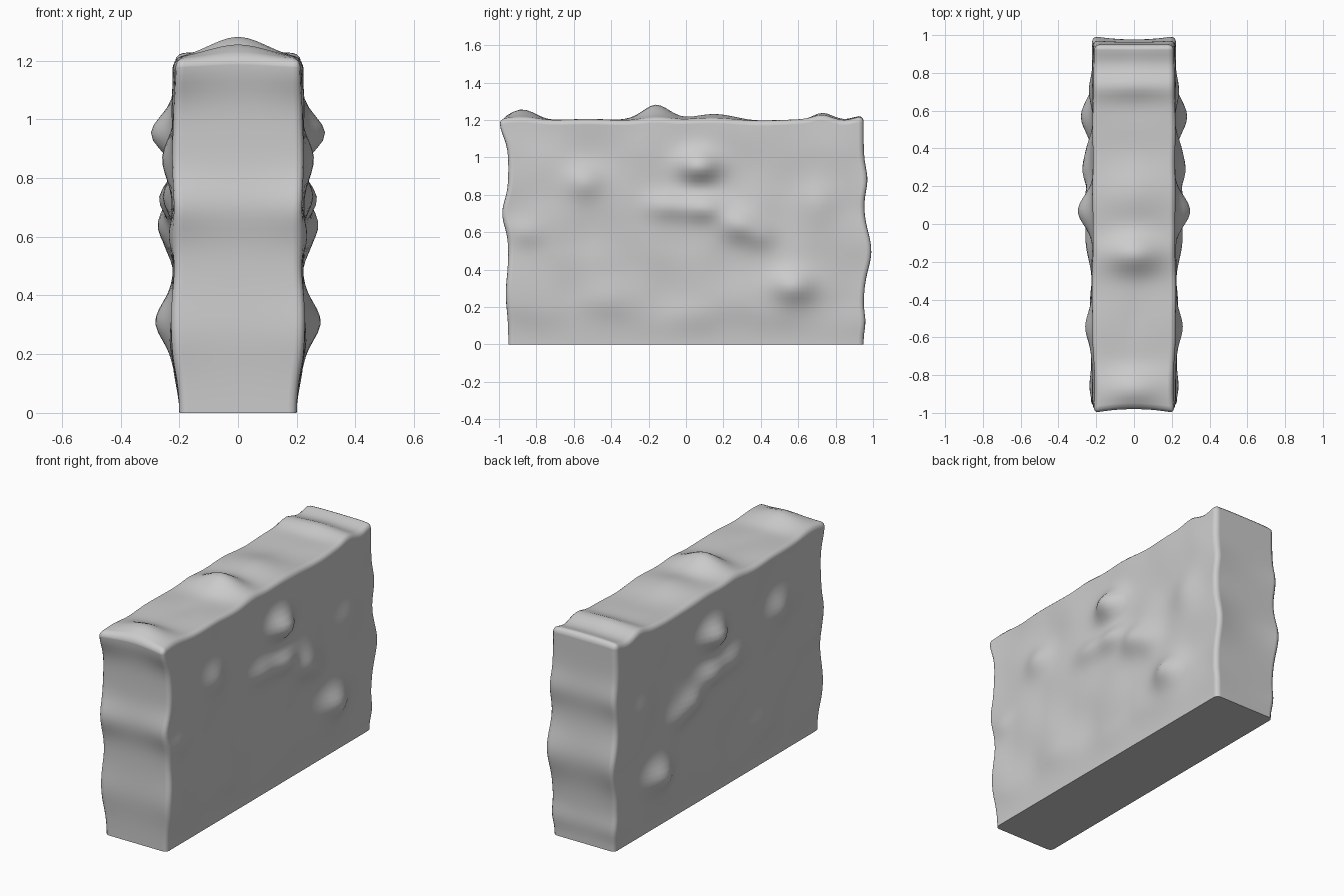
import bpy, bmesh
from math import exp, radians
from mathutils import Vector, noise

cube = bpy.data.objects.get("Cube")
if cube:
    bpy.data.objects.remove(cube, do_unlink=True)

HX, HY, H = 0.2, 0.95, 1.2      # half width, half length, height of the plain block

# Weathered lumps on both long sides: y, z, height, spread in y, spread in z
SIDE = [(0.57, 0.31, 0.065, 0.12, 0.09), (0.07, 0.95, 0.085, 0.11, 0.08),
        (-0.1, 0.74, 0.035, 0.12, 0.07), (0.1, 0.73, 0.05, 0.11, 0.07),
        (0.28, 0.64, 0.045, 0.10, 0.08), (0.4, 0.58, 0.03, 0.09, 0.08),
        (-0.54, 0.87, 0.04, 0.10, 0.09), (-0.86, 0.6, 0.02, 0.08, 0.07),
        (-0.45, 0.25, 0.02, 0.13, 0.1), (0.7, 0.75, 0.015, 0.1, 0.1)]
# Lumps along the top: y, height, spread in y, spread in x
TOP = [(-0.86, 0.06, 0.08, 0.15), (-0.16, 0.083, 0.1, 0.14), (0.15, 0.03, 0.15, 0.2),
       (0.73, 0.038, 0.07, 0.3), (0.93, 0.02, 0.05, 0.4)]
# Ripples up each end: z, height, spread in z
FRONT = [(1.18, 0.05, 0.1), (0.7, 0.036, 0.1), (0.27, 0.015, 0.12)]
BACK = [(0.88, 0.022, 0.09), (0.5, 0.045, 0.14), (0.12, 0.01, 0.06)]


def bell(d, spread):
    return exp(-(d / spread) ** 2)


def ease(t):
    t = max(0.0, min(1.0, t))
    return t * t * (3 - 2 * t)


def ripple(a, b, seed):
    return noise.noise(Vector((a * 4, b * 4, seed)))


def weather(co):
    """Push a point of the plain block out to the worn surface."""
    x, y, z = co
    u = x / HX
    rise = ease(z / 0.2)
    # long sides
    out = 0.018 * rise + 0.016 * rise * ripple(y, z, 3.3)
    out += sum(h * bell(y - cy, sy) * bell(z - cz, sz) for cy, cz, h, sy, sz in SIDE)
    # ends, deeper towards the corners
    rows = FRONT if y < 0 else BACK
    end = sum(h * bell(z - cz, sz) for cz, h, sz in rows) * (0.6 + 0.4 * u * u)
    end *= ease((abs(y) - 0.75) / 0.2) * ease(z / 0.08)
    # top
    up = sum(h * bell(y - cy, sy) * bell(x, sx) for cy, h, sy, sx in TOP)
    up += 0.008 * ripple(abs(x), y, 7.1)
    up *= ease((z - 0.9) / 0.3)
    return Vector((x + u * out, y + (end if y > 0 else -end), z + up))


# Plain block with softly rounded edges, bottom kept crisp
bm = bmesh.new()
bmesh.ops.create_cube(bm, size=1)
for v in bm.verts:
    v.co = Vector((v.co.x * 2 * HX, v.co.y * 2 * HY, (v.co.z + 0.5) * H))
soft = [e for e in bm.edges if max(v.co.z for v in e.verts) > 0.1]
bmesh.ops.bevel(bm, geom=soft, offset=0.025, segments=3, profile=0.5, affect='EDGES')


# Slice it into a fine grid
def slice_axis(axis, start, stop, count):
    normal = Vector((0, 0, 0))
    normal[axis] = 1
    for i in range(1, count):
        at = normal * (start + (stop - start) * i / count)
        bmesh.ops.bisect_plane(bm, geom=bm.verts[:] + bm.edges[:] + bm.faces[:],
                               dist=1e-5, plane_co=at, plane_no=normal)


slice_axis(0, -HX, HX, 14)
slice_axis(1, -HY, HY, 70)
slice_axis(2, 0, H, 44)
for v in bm.verts:
    v.co = weather(v.co)
bmesh.ops.recalc_face_normals(bm, faces=bm.faces[:])

mesh = bpy.data.meshes.new("stone_wall")
bm.to_mesh(mesh)
bm.free()
wall = bpy.data.objects.new("stone_wall", mesh)
bpy.context.collection.objects.link(wall)

# Pale grey stone
stone = bpy.data.materials.new("pale_grey_stone")
stone.use_nodes = True
colour = (0.6, 0.6, 0.6, 1)
stone.diffuse_color = colour
stone.node_tree.nodes["Principled BSDF"].inputs["Base Color"].default_value = colour
mesh.materials.append(stone)

bpy.ops.object.select_all(action='DESELECT')
wall.select_set(True)
bpy.context.view_layer.objects.active = wall
bpy.ops.object.shade_smooth_by_angle(angle=radians(50))
